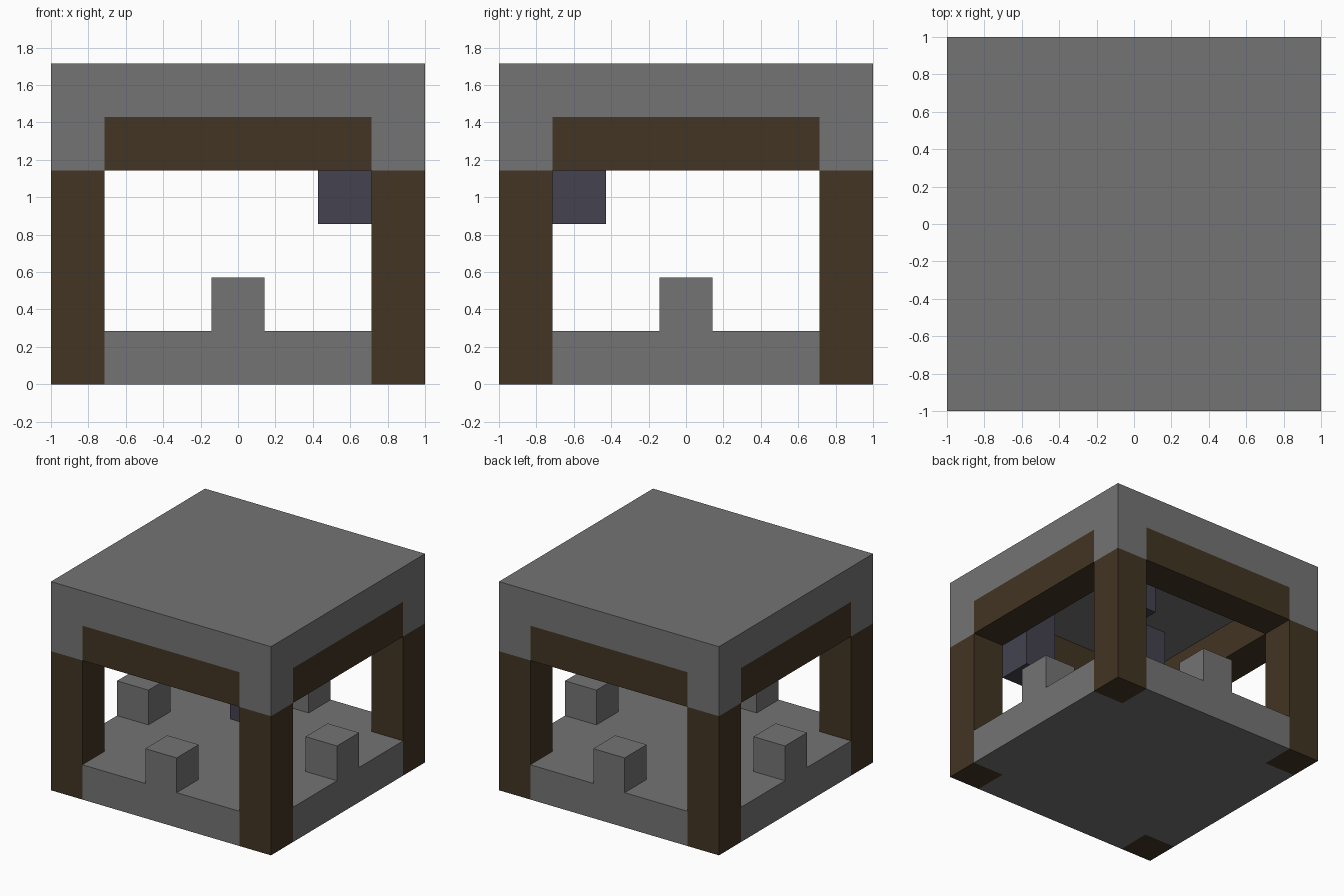
import bpy
import bmesh
from mathutils import Vector

# Remove the default cube only
default = bpy.data.objects.get("Cube")
if default:
    bpy.data.objects.remove(default, do_unlink=True)

U = 2 / 7  # one block of the building grid


def make_material(name, rgb):
    mat = bpy.data.materials.new(name)
    mat.use_nodes = True
    color = (*rgb, 1)
    mat.diffuse_color = color
    mat.node_tree.nodes["Principled BSDF"].inputs["Base Color"].default_value = color
    return mat


stone = make_material("stone_grey", (0.175, 0.174, 0.174))
timber = make_material("dark_timber", (0.055, 0.035, 0.017))
slate = make_material("slate_blue", (0.057, 0.055, 0.08))


def finish(name, bm, mat):
    bmesh.ops.recalc_face_normals(bm, faces=bm.faces)
    mesh = bpy.data.meshes.new(name)
    bm.to_mesh(mesh)
    bm.free()
    mesh.materials.append(mat)
    obj = bpy.data.objects.new(name, mesh)
    bpy.context.collection.objects.link(obj)
    return obj


def block(name, mat, center, z, size):
    """Box on the grid: centre in x and y, underside z, size, all in blocks."""
    bm = bmesh.new()
    bmesh.ops.create_cube(bm, size=1)
    for v in bm.verts:
        v.co = Vector((center[0] + v.co.x * size[0],
                       center[1] + v.co.y * size[1],
                       z + (v.co.z + 0.5) * size[2])) * U
    return finish(name, bm, mat)


# Floor: square slab with notched corners for the posts
a, b = 3.5, 2.5
quarter = [(b, -b), (a, -b), (a, b)]
outline = []
for turn in range(4):
    for x, y in quarter:
        for _ in range(turn):
            x, y = -y, x
        outline.append((x * U, y * U, 0))
bm = bmesh.new()
face = bm.faces.new([bm.verts.new(p) for p in outline])
extruded = bmesh.ops.extrude_face_region(bm, geom=[face])["geom"]
bmesh.ops.translate(bm, vec=(0, 0, U),
                    verts=[g for g in extruded if isinstance(g, bmesh.types.BMVert)])
finish("floor", bm, stone)

# Corner posts with stone caps carrying the roof
for sx, side in ((-1, "right"), (1, "left")):
    for sy, end in ((-1, "front"), (1, "back")):
        block(f"{end}_{side}_post", timber, (3 * sx, 3 * sy), 0, (1, 1, 4))
        block(f"{end}_{side}_roof_corner", stone, (3 * sx, 3 * sy), 4, (1, 1, 1))

# Beams under the roof and a stub in the middle of each floor edge
for name, dx, dy in (("front", 0, -1), ("back", 0, 1), ("right", -1, 0), ("left", 1, 0)):
    beam_size = (5, 1, 1) if dy else (1, 5, 1)
    block(f"{name}_beam", timber, (3 * dx, 3 * dy), 4, beam_size)
    block(f"{name}_stub", stone, (3 * dx, 3 * dy), 1, (1, 1, 1))

# Roof slab
block("roof", stone, (0, 0), 5, (7, 7, 1))

# Blocks hanging from the ceiling
block("long_hanging_block", slate, (2, -2), 3, (1, 1, 2))
block("inner_hanging_block_back", slate, (1, 1), 4, (1, 1, 1))
block("inner_hanging_block_front", slate, (-1, -1), 4, (1, 1, 1))
